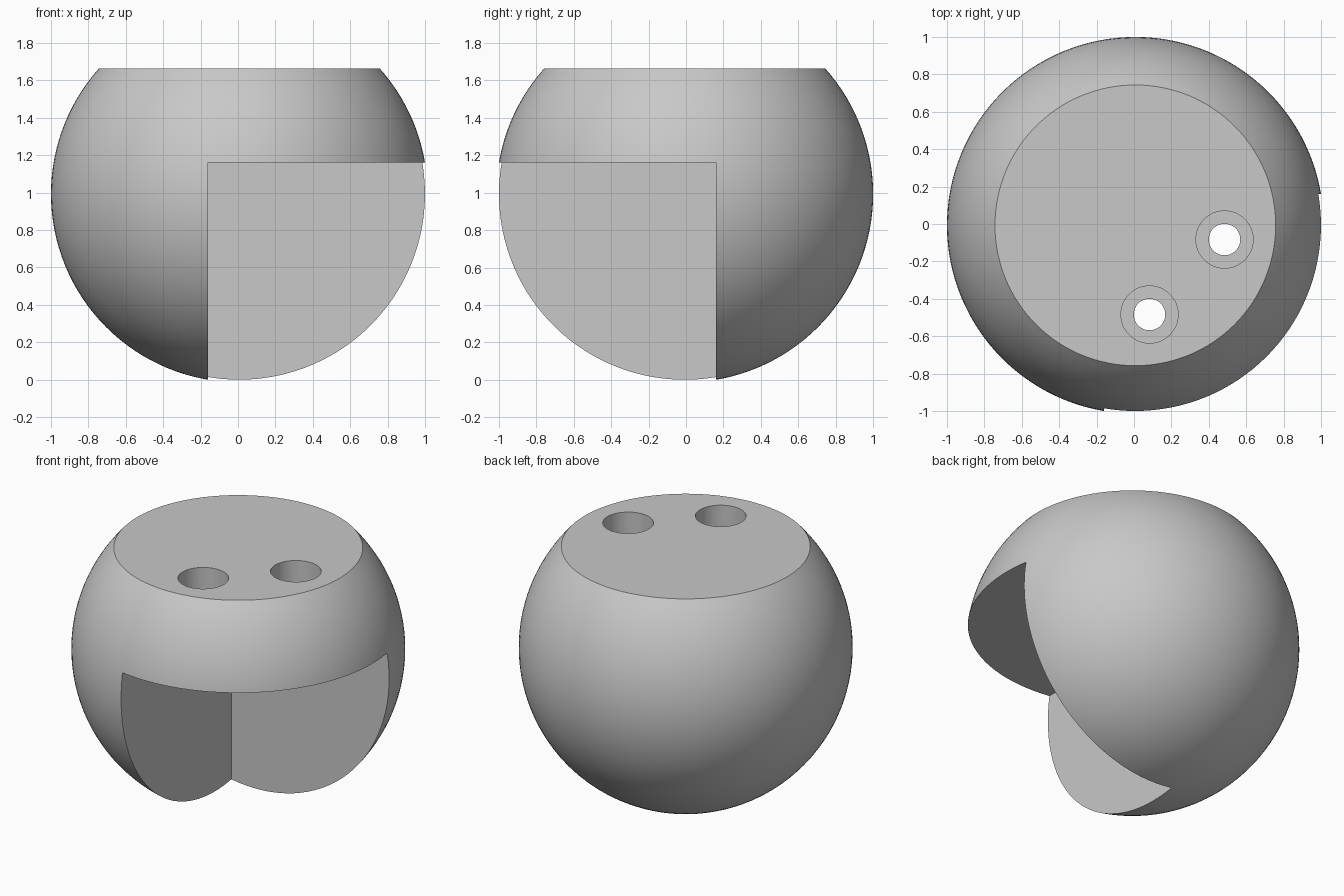
import bpy

cube = bpy.data.objects.get("Cube")
if cube:
    bpy.data.objects.remove(cube, do_unlink=True)

R = 1.007                       # ball radius
CX, CY, CZ = 0.007, -0.007, 0.993
STEP = R / 6                    # how far the corner notch passes the centre
TOP = CZ + 4 * STEP             # flat top height
CEILING = CZ + STEP             # notch ceiling height

# Material
grey = bpy.data.materials.new("plain_grey")
grey.use_nodes = True
colour = (0.58, 0.58, 0.58, 1)
grey.diffuse_color = colour
grey.node_tree.nodes["Principled BSDF"].inputs["Base Color"].default_value = colour

# Ball
bpy.ops.mesh.primitive_uv_sphere_add(segments=128, ring_count=64, radius=R,
                                     location=(CX, CY, CZ))
ball = bpy.context.object
ball.name = "corner_ball_foot"
ball.data.materials.append(grey)


def cut(cutter):
    """Subtract a cutter from the ball, then remove the cutter."""
    cutter.hide_render = True
    cutter.data.materials.append(grey)
    mod = ball.modifiers.new("cut", "BOOLEAN")
    mod.operation, mod.solver, mod.object = "DIFFERENCE", "EXACT", cutter
    bpy.ops.object.select_all(action="DESELECT")
    bpy.context.view_layer.objects.active = ball
    ball.select_set(True)
    bpy.ops.object.modifier_apply(modifier=mod.name)
    bpy.data.objects.remove(cutter, do_unlink=True)


def cut_box(low, high):
    centre = [(a + b) / 2 for a, b in zip(low, high)]
    bpy.ops.mesh.primitive_cube_add(size=1, location=centre)
    box = bpy.context.object
    box.scale = [b - a for a, b in zip(low, high)]
    bpy.context.view_layer.update()
    cut(box)


def cut_hole(x, y, radius, low, high):
    bpy.ops.mesh.primitive_cylinder_add(vertices=64, radius=radius, depth=high - low,
                                        location=(x, y, (low + high) / 2))
    cut(bpy.context.object)


# Flat top and corner notch
cut_box((-2, -2, TOP), (2, 2, 3))
cut_box((CX - STEP, -2, -1), (2, CY + STEP, CEILING))

# Two counterbored screw holes, mirrored across the diagonal
for x, y in ((0.484, -0.083), (0.083, -0.484)):
    cut_hole(x, y, 0.153, CEILING + STEP, TOP + 0.2)
    cut_hole(x, y, 0.084, CEILING - 0.2, TOP + 0.1)

# Smooth ball with crisp cut edges
bpy.ops.object.select_all(action="DESELECT")
bpy.context.view_layer.objects.active = ball
ball.select_set(True)
bpy.ops.object.shade_smooth_by_angle(angle=0.5)
